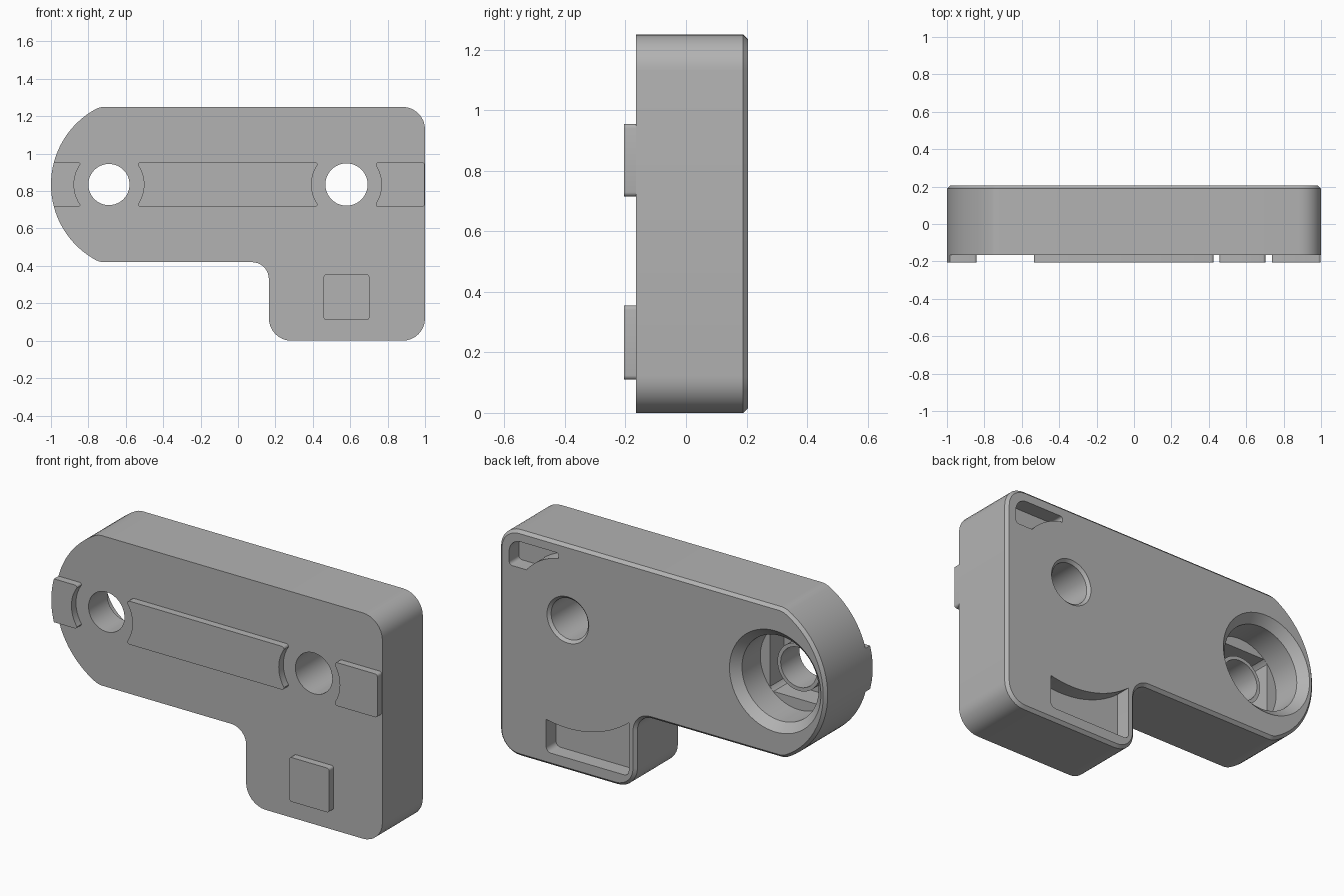
import bpy, bmesh
from math import sin, cos, pi, atan2, asin, sqrt
from mathutils import Vector

cube = bpy.data.objects.get("Cube")
if cube:
    bpy.data.objects.remove(cube, do_unlink=True)

grey = bpy.data.materials.new("plain_grey")
grey.use_nodes = True
COLOUR = (0.45, 0.45, 0.45, 1)
grey.diffuse_color = COLOUR
grey.node_tree.nodes["Principled BSDF"].inputs["Base Color"].default_value = COLOUR

FRONT, BACK, TAB = -0.165, 0.205, -0.205
HOLE_A, HOLE_B = (-0.69, 0.835), (0.58, 0.835)


def arc(c, r, a0, a1, n=16):
    return [(c[0] + r * cos(a0 + (a1 - a0) * i / n),
             c[1] + r * sin(a0 + (a1 - a0) * i / n)) for i in range(n + 1)]


def rounded(corners, n=8):
    """Polygon from (x, z, radius) corners, each filleted."""
    out = []
    for i, (x, z, r) in enumerate(corners):
        p = Vector((x, z))
        if r == 0:
            out.append((x, z))
            continue
        u = (Vector(corners[i - 1][:2]) - p).normalized()
        v = (Vector(corners[(i + 1) % len(corners)][:2]) - p).normalized()
        half = u.angle(v) / 2
        c = p + (u + v).normalized() * (r / sin(half))
        t = r * cos(half) / sin(half)
        s, e = p + u * t - c, p + v * t - c
        a0, a1 = atan2(s.y, s.x), atan2(e.y, e.x)
        a1 = a0 + (a1 - a0 + pi) % (2 * pi) - pi
        out += arc(c, r, a0, a1, n)
    return out


def offset(pts, d):
    """Move a counter-clockwise outline inward by d."""
    out = []
    for i, p in enumerate(pts):
        q = Vector(p)
        a = (q - Vector(pts[i - 1])).normalized()
        b = (Vector(pts[(i + 1) % len(pts)]) - q).normalized()
        n = Vector((-a.y - b.y, a.x + b.x)).normalized()
        out.append(tuple(q + n * d / max(0.3, n.dot(Vector((-a.y, a.x))))))
    return out


def loft(name, rings, closed=False):
    """Solid through (y, outline) rings; closed joins last ring to first."""
    bm = bmesh.new()
    loops = [[bm.verts.new((x, y, z)) for x, z in pts] for y, pts in rings]
    pairs = list(zip(loops, loops[1:]))
    if closed:
        pairs.append((loops[-1], loops[0]))
    else:
        bm.faces.new(loops[0])
        bm.faces.new(loops[-1])
    for a, b in pairs:
        for i in range(len(a)):
            bm.faces.new((a[i - 1], a[i], b[i], b[i - 1]))
    bmesh.ops.recalc_face_normals(bm, faces=bm.faces)
    me = bpy.data.meshes.new(name)
    bm.to_mesh(me)
    bm.free()
    me.materials.append(grey)
    ob = bpy.data.objects.new(name, me)
    bpy.context.collection.objects.link(ob)
    return ob


def lathe(name, c, profile, closed=False):
    return loft(name, [(y, arc(c, r, 0, 2 * pi, 64)[:-1]) for r, y in profile], closed)


def carve(ob, cutter, op="DIFFERENCE"):
    m = ob.modifiers.new("cut", "BOOLEAN")
    m.operation, m.solver, m.object = op, "EXACT", cutter
    bpy.context.view_layer.objects.active = ob
    bpy.ops.object.modifier_apply(modifier=m.name)
    bpy.data.objects.remove(cutter, do_unlink=True)


# Body outline: L shape with a bowed left end blended into top and bottom
nose, R, f = (-0.54, 0.835), 0.46, 0.1
dz = 0.415 - f
dx = sqrt((R - f) ** 2 - dz ** 2)
ang = atan2(dz, -dx)
left_end = (arc((nose[0] - dx, nose[1] + dz), f, pi / 2, ang, 8)
            + arc(nose, R, ang, 2 * pi - ang, 40)[1:-1]
            + arc((nose[0] - dx, nose[1] - dz), f, 2 * pi - ang, 1.5 * pi, 8))
outline = rounded([(x, z, 0) for x, z in left_end]
                  + [(0.165, 0.42, 0.09), (0.165, 0, 0.12), (1, 0, 0.12), (1, 1.25, 0.12)])
body = loft("body", [(FRONT, outline), (BACK - 0.016, outline),
                     (BACK, offset(outline, 0.016))])

# Plain hole with a countersunk back edge
carve(body, lathe("hole_cutter", HOLE_B, [(0.113, -0.3), (0.113, 0.19), (0.143, 0.22)]))

# Wide stepped bore, squared recess below it, and the hole through the front
carve(body, lathe("bore_cutter", HOLE_A,
                  [(0.235, 0), (0.235, 0.16), (0.28, BACK), (0.28, 0.25)]))
recess = []
for i in range(96):
    a = 2 * pi * i / 96
    r = min(0.2349, 0.175 / max(abs(cos(a)), abs(sin(a))))
    recess.append((HOLE_A[0] + r * cos(a), HOLE_A[1] + r * sin(a)))
carve(body, loft("recess_cutter", [(-0.12, recess), (0.02, recess)]))
carve(body, lathe("through_cutter", HOLE_A, [(0.11, -0.3), (0.11, 0.1)]))

# Shallow back pockets, each bounded by an arc around the plain hole
def pocket(pts):
    carve(body, loft("pocket_cutter", [(0.12, pts), (0.25, pts)]))


def hole_arc(r, a0, a1):
    return [(x, z, 0) for x, z in arc(HOLE_B, r, a0, a1)]


pocket(rounded(hole_arc(0.6, 1.5 * pi + asin(0.133 / 0.6), 1.5 * pi - asin(0.373 / 0.6))
               + [(0.207, 0.07, 0.03), (0.713, 0.07, 0.03)]))
pocket(rounded(hole_arc(0.33, asin(0.21 / 0.33), asin(0.325 / 0.33))
               + [(0.637, 1.19, 0.015), (0.94, 1.19, 0.07), (0.94, 1.045, 0.02)]))

# Sleeve standing in the recess
sleeve = lathe("sleeve", HOLE_A, [(0.11, -0.122), (0.11, 0), (0.13, 0), (0.13, -0.122)], True)


# Raised pads on the front
def pad(name, x0, x1, z0, z1, holes=()):
    pts = rounded([(x0, z0, 0.014), (x1, z0, 0.014), (x1, z1, 0.014), (x0, z1, 0.014)], 4)
    ob = loft(name, [(TAB, pts), (FRONT + 0.003, pts)])
    for c in holes:
        carve(ob, lathe("pad_cutter", c, [(0.187, -0.3), (0.187, 0)]))
    return ob


end_pad = pad("right_end_pad", -1.1, -0.842, 0.715, 0.955, [HOLE_A])
carve(end_pad, loft("trim", [(-0.3, outline), (0, outline)]), "INTERSECT")
pads = [end_pad,
        pad("middle_pad", -0.535, 0.425, 0.715, 0.955, [HOLE_A, HOLE_B]),
        pad("left_end_pad", 0.737, 0.997, 0.715, 0.955, [HOLE_B]),
        pad("square_pad", 0.458, 0.702, 0.11, 0.355)]

bpy.ops.object.select_all(action="DESELECT")
for ob in [body, sleeve] + pads:
    ob.select_set(True)
bpy.context.view_layer.objects.active = body
bpy.ops.object.shade_smooth_by_angle(angle=0.5)
